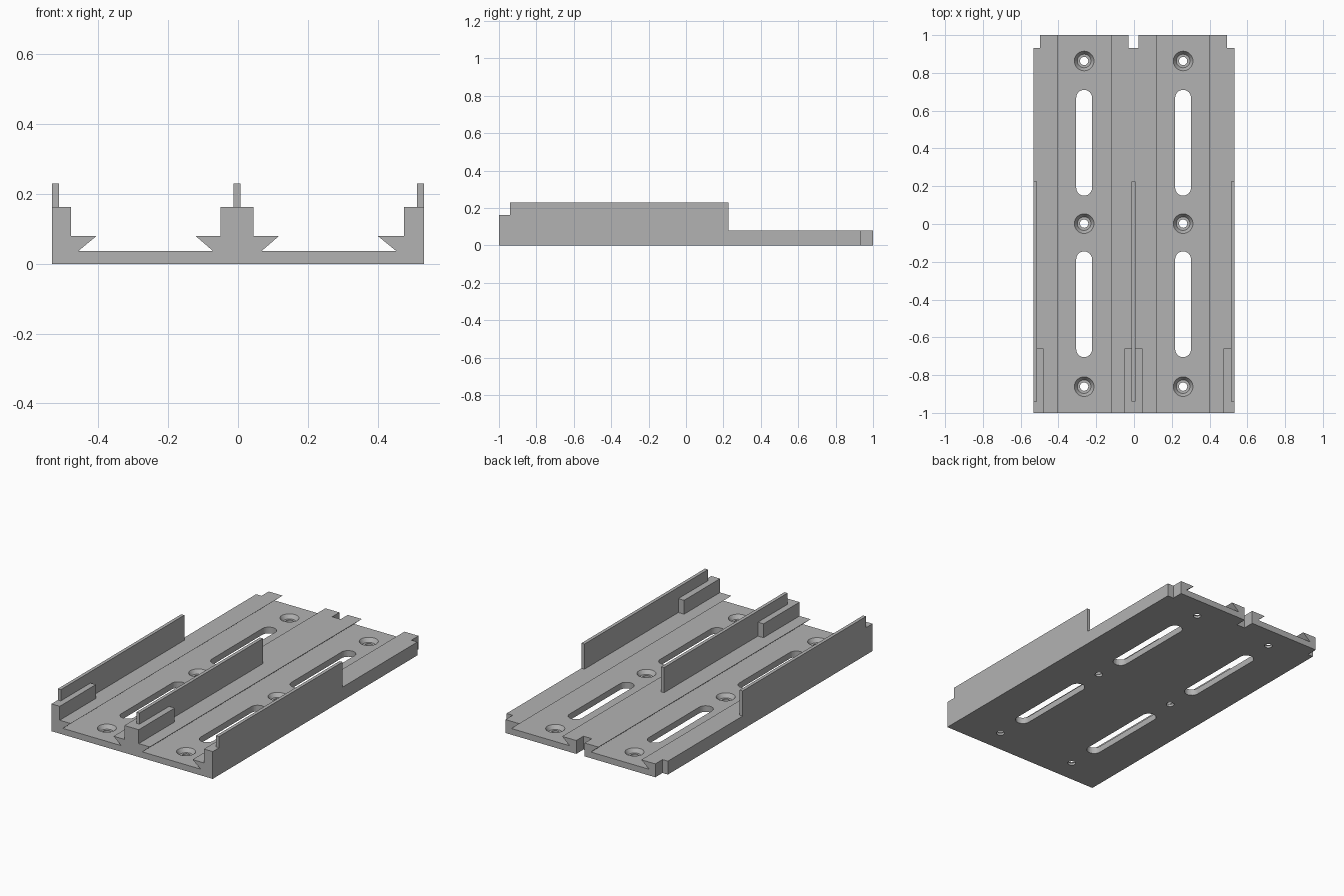
import bpy
import bmesh
import math
from mathutils import Vector

if "Cube" in bpy.data.objects:
    bpy.data.objects.remove(bpy.data.objects["Cube"], do_unlink=True)

grey = bpy.data.materials.new("plain grey")
grey.use_nodes = True
COLOUR = (0.45, 0.45, 0.45, 1)
grey.diffuse_color = COLOUR
grey.node_tree.nodes["Principled BSDF"].inputs["Base Color"].default_value = COLOUR

HALF = 0.533          # half width of the plate
FLOOR = 0.037         # channel floor height
RAIL = 0.08           # rail top height
BLOCK = 0.163         # stop block height
FIN = 0.23            # fin height
MID = -0.003          # centre rail axis
CHANNELS = (-0.264, 0.26)


def add_object(name, bm):
    bmesh.ops.recalc_face_normals(bm, faces=bm.faces)
    mesh = bpy.data.meshes.new(name)
    bm.to_mesh(mesh)
    bm.free()
    mesh.materials.append(grey)
    obj = bpy.data.objects.new(name, mesh)
    bpy.context.collection.objects.link(obj)
    return obj


def prism(name, points, depth):
    """Extrude a closed outline along the depth vector."""
    bm = bmesh.new()
    face = bm.faces.new([bm.verts.new(p) for p in points])
    out = bmesh.ops.extrude_face_region(bm, geom=[face])
    moved = [v for v in out["geom"] if isinstance(v, bmesh.types.BMVert)]
    bmesh.ops.translate(bm, verts=moved, vec=Vector(depth))
    return add_object(name, bm)


def box(name, x0, x1, y0, y1, z0, z1):
    outline = [(x0, y0, z0), (x1, y0, z0), (x1, y1, z0), (x0, y1, z0)]
    return prism(name, outline, (0, 0, z1 - z0))


def slot_cutter(x, y0, y1, r, steps=16):
    """Round-ended slot."""
    pts = []
    for cy, start in ((y1 - r, 0), (y0 + r, math.pi)):
        for i in range(steps + 1):
            a = start + math.pi * i / steps
            pts.append((x + r * math.cos(a), cy + r * math.sin(a), -0.1))
    return prism("slot_cutter", pts, (0, 0, 0.3))


def screw_cutter(x, y, segments=32):
    """Revolved screw hole with a tapered head seat."""
    profile = [(0.022, -0.1), (0.022, 0.014), (0.036, 0.014),
               (0.052, FLOOR), (0.052, 0.1)]
    bm = bmesh.new()
    rings = []
    for r, z in profile:
        rings.append([bm.verts.new((x + r * math.cos(math.tau * i / segments),
                                    y + r * math.sin(math.tau * i / segments), z))
                      for i in range(segments)])
    for low, high in zip(rings, rings[1:]):
        for i in range(segments):
            j = (i + 1) % segments
            bm.faces.new((low[i], low[j], high[j], high[i]))
    bm.faces.new(rings[0])
    bm.faces.new(rings[-1])
    return add_object("screw_cutter", bm)


def cut(target, cutters):
    for cutter in cutters:
        cutter.hide_render = True
        mod = target.modifiers.new("cut", "BOOLEAN")
        mod.operation = "DIFFERENCE"
        mod.solver = "EXACT"
        mod.object = cutter
    graph = bpy.context.evaluated_depsgraph_get()
    mesh = bpy.data.meshes.new_from_object(target.evaluated_get(graph))
    target.modifiers.clear()
    target.data = mesh
    for cutter in cutters:
        bpy.data.objects.remove(cutter, do_unlink=True)


# Base plate with dovetail rails
section = [(-HALF, 0), (HALF, 0), (HALF, RAIL)]
section += [(0.4, RAIL), (0.453, FLOOR), (0.068, FLOOR), (0.118, RAIL)]
section += [(-0.122, RAIL), (-0.072, FLOOR), (-0.457, FLOOR), (-0.405, RAIL)]
section += [(-HALF, RAIL)]
base = prism("base_plate", [(x, -1, z) for x, z in section], (0, 2, 0))

# Slots, screw holes and rear notches
cutters = []
for cx in CHANNELS:
    cutters += [slot_cutter(cx, y0, y0 + 0.56, 0.042) for y0 in (-0.705, 0.15)]
    cutters += [screw_cutter(cx, y) for y in (-0.861, 0.002, 0.863)]
for x0, x1 in ((-0.6, -0.497), (-0.03, 0.025), (0.493, 0.6)):
    cutters.append(box("notch_cutter", x0, x1, 0.932, 1.1, -0.1, 0.2))
cut(base, cutters)

# Front stop blocks
for name, x0, x1 in (("right", -HALF, -0.478), ("middle", -0.05, 0.044),
                     ("left", 0.475, HALF)):
    box(name + "_stop_block", x0, x1, -1, -0.66, RAIL, BLOCK)

# Thin guide fins, stepped over the blocks
fin_side = [(-0.94, BLOCK), (-0.66, BLOCK), (-0.66, RAIL),
            (0.226, RAIL), (0.226, FIN), (-0.94, FIN)]
for name, x0 in (("right", -HALF), ("middle", MID - 0.01), ("left", HALF - 0.02)):
    prism(name + "_guide_fin", [(x0, y, z) for y, z in fin_side], (0.02, 0, 0))
